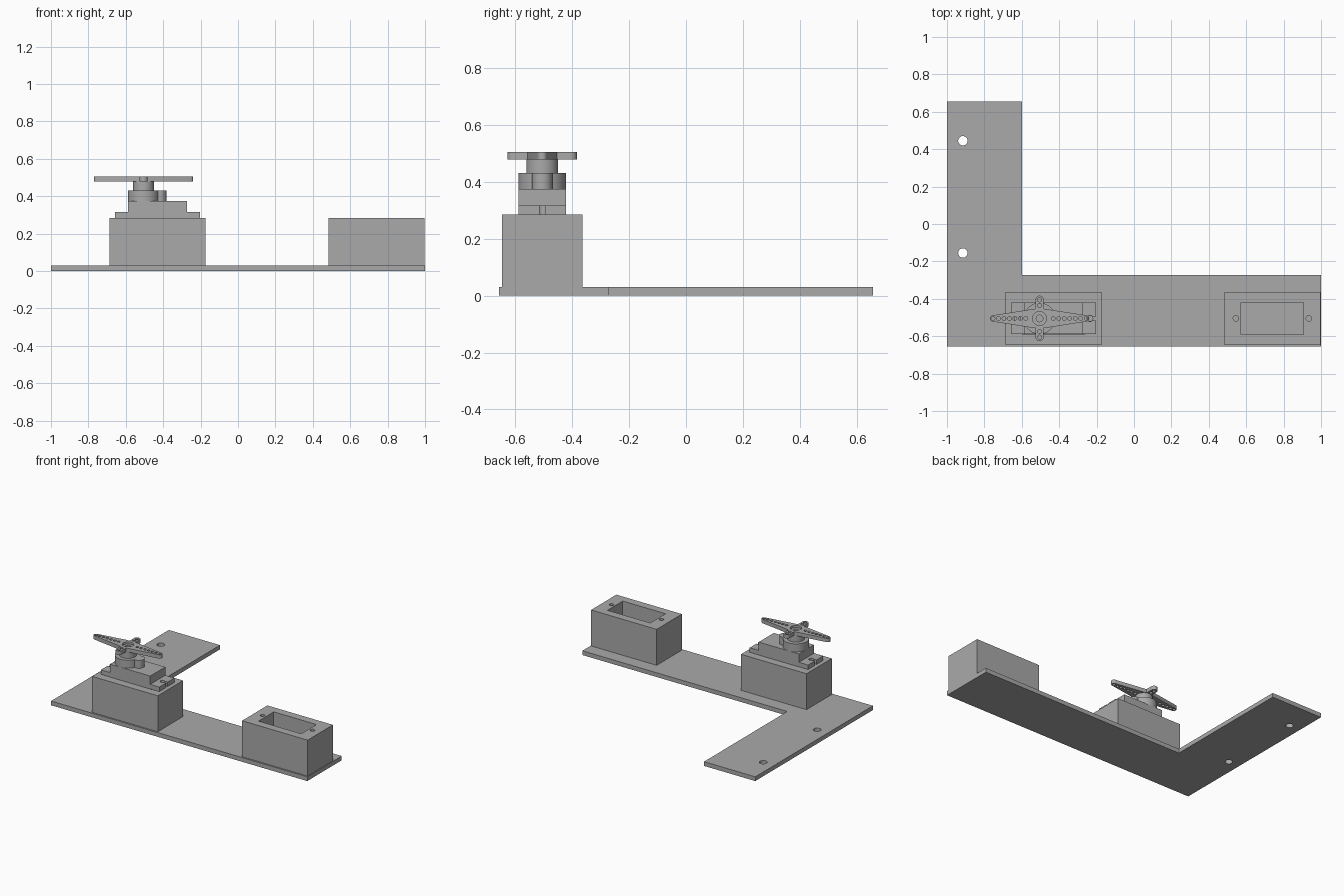
import bpy
import bmesh
import math

cube = bpy.data.objects.get("Cube")
if cube:
    bpy.data.objects.remove(cube, do_unlink=True)

grey = bpy.data.materials.new("plain grey")
grey.use_nodes = True
COLOUR = (0.4, 0.4, 0.4, 1)
grey.diffuse_color = COLOUR
grey.node_tree.nodes["Principled BSDF"].inputs["Base Color"].default_value = COLOUR


def circle(x, y, r, n=32):
    return [(x + r * math.cos(2 * math.pi * i / n), y + r * math.sin(2 * math.pi * i / n))
            for i in range(n)]


def rect(x0, x1, y0, y1):
    return [(x0, y0), (x1, y0), (x1, y1), (x0, y1)]


def prism(name, outline, z0, z1):
    """Extrude a flat outline from z0 to z1."""
    bm = bmesh.new()
    face = bm.faces.new([bm.verts.new((x, y, z0)) for x, y in outline])
    top = bmesh.ops.extrude_face_region(bm, geom=[face])["geom"]
    bmesh.ops.translate(bm, vec=(0, 0, z1 - z0),
                        verts=[v for v in top if isinstance(v, bmesh.types.BMVert)])
    bmesh.ops.recalc_face_normals(bm, faces=bm.faces)
    mesh = bpy.data.meshes.new(name)
    bm.to_mesh(mesh)
    bm.free()
    mesh.materials.append(grey)
    obj = bpy.data.objects.new(name, mesh)
    bpy.context.collection.objects.link(obj)
    return obj


def hull(points):
    """Convex outline around a set of points."""
    def chain(pts):
        out = []
        for p in pts:
            while len(out) > 1 and ((out[-1][0] - out[-2][0]) * (p[1] - out[-2][1])
                                    - (out[-1][1] - out[-2][1]) * (p[0] - out[-2][0])) <= 1e-9:
                out.pop()
            out.append(p)
        return out[:-1]
    pts = sorted(points)
    return chain(pts) + chain(pts[::-1])


def combine(obj, tool, operation="DIFFERENCE"):
    """Apply a boolean and discard the tool."""
    tool.hide_render = True
    mod = obj.modifiers.new("boolean", "BOOLEAN")
    mod.operation = operation
    mod.solver = "EXACT"
    mod.object = tool
    bpy.context.view_layer.objects.active = obj
    bpy.ops.object.modifier_apply(modifier=mod.name)
    bpy.data.objects.remove(tool, do_unlink=True)


def cut(obj, outline, z0, z1):
    combine(obj, prism("cutter", outline, z0, z1))


def smooth(obj):
    bpy.ops.object.select_all(action="DESELECT")
    obj.select_set(True)
    bpy.context.view_layer.objects.active = obj
    bpy.ops.object.shade_smooth_by_angle(angle=math.radians(30))


PLATE, BLOCK = 0.03, 0.284
CY = -0.505

# L-shaped base plate with two mounting holes
base = prism("base_plate", [(-1, -0.656), (1, -0.656), (1, -0.272), (-0.6, -0.272),
                            (-0.6, 0.656), (-1, 0.656)], 0, PLATE)
for y in (0.445, -0.155):
    cut(base, circle(-0.915, y, 0.025), -0.1, 0.1)
smooth(base)

# Two mounting blocks, each with a pocket and screw holes
for name, cx in (("right_block", -0.43), ("left_block", 0.74)):
    block = prism(name, rect(cx - 0.256, cx + 0.256, -0.646, -0.364), PLATE, BLOCK)
    cut(block, rect(cx - 0.167, cx + 0.167, CY - 0.085, CY + 0.085), PLATE - 0.1, BLOCK + 0.1)
    for side in (-1, 1):
        cut(block, circle(cx + side * 0.195, CY, 0.015, 20), 0.12, BLOCK + 0.1)
    smooth(block)

# Motor body and its slotted mounting flange
SX, SY = -0.43, -0.505
prism("motor_body", rect(SX - 0.157, SX + 0.157, SY - 0.084, SY + 0.084), 0.06, 0.375)
flange = prism("motor_flange", rect(SX - 0.228, SX + 0.228, SY - 0.084, SY + 0.084), BLOCK, 0.316)
for side in (-1, 1):
    cut(flange, circle(SX + side * 0.195, SY, 0.016, 20), 0.2, 0.4)
    xs = sorted((SX + side * 0.195, SX + side * 0.3))
    cut(flange, rect(xs[0], xs[1], SY - 0.01, SY + 0.01), 0.2, 0.4)
smooth(flange)

# Gear housing and output shaft
HX = -0.505
housing = prism("gear_housing", circle(HX, SY, 0.084, 48), 0.375, 0.431)
combine(housing, prism("small_boss", circle(-0.419, SY, 0.036), 0.375, 0.431), "UNION")
smooth(housing)
shaft = prism("output_shaft", circle(HX, SY, 0.056), 0.431, 0.478)
cut(shaft, circle(HX, SY, 0.018, 20), 0.45, 0.6)
smooth(shaft)

# Four-armed horn with rows of holes and a recessed hub
Z0, Z1 = 0.478, 0.505
tips = circle(HX - 0.248, SY, 0.017, 24) + circle(HX + 0.248, SY, 0.017, 24)
horn = prism("horn", hull(tips + circle(HX, SY, 0.055, 48)), Z0, Z1)
short = hull(circle(HX, SY - 0.1, 0.022, 24) + circle(HX, SY + 0.1, 0.022, 24))
combine(horn, prism("short_arms", short, Z0, Z1), "UNION")
cut(horn, circle(HX, SY, 0.037), 0.49, 0.6)
cut(horn, circle(HX, SY, 0.018, 20), 0.4, 0.6)
for side in (-1, 1):
    for i in range(7):
        cut(horn, circle(HX + side * (0.073 + 0.0293 * i), SY, 0.01, 14), 0.4, 0.6)
    for d in (0.07, 0.1):
        cut(horn, circle(HX, SY + side * d, 0.011, 14), 0.4, 0.6)
smooth(horn)
